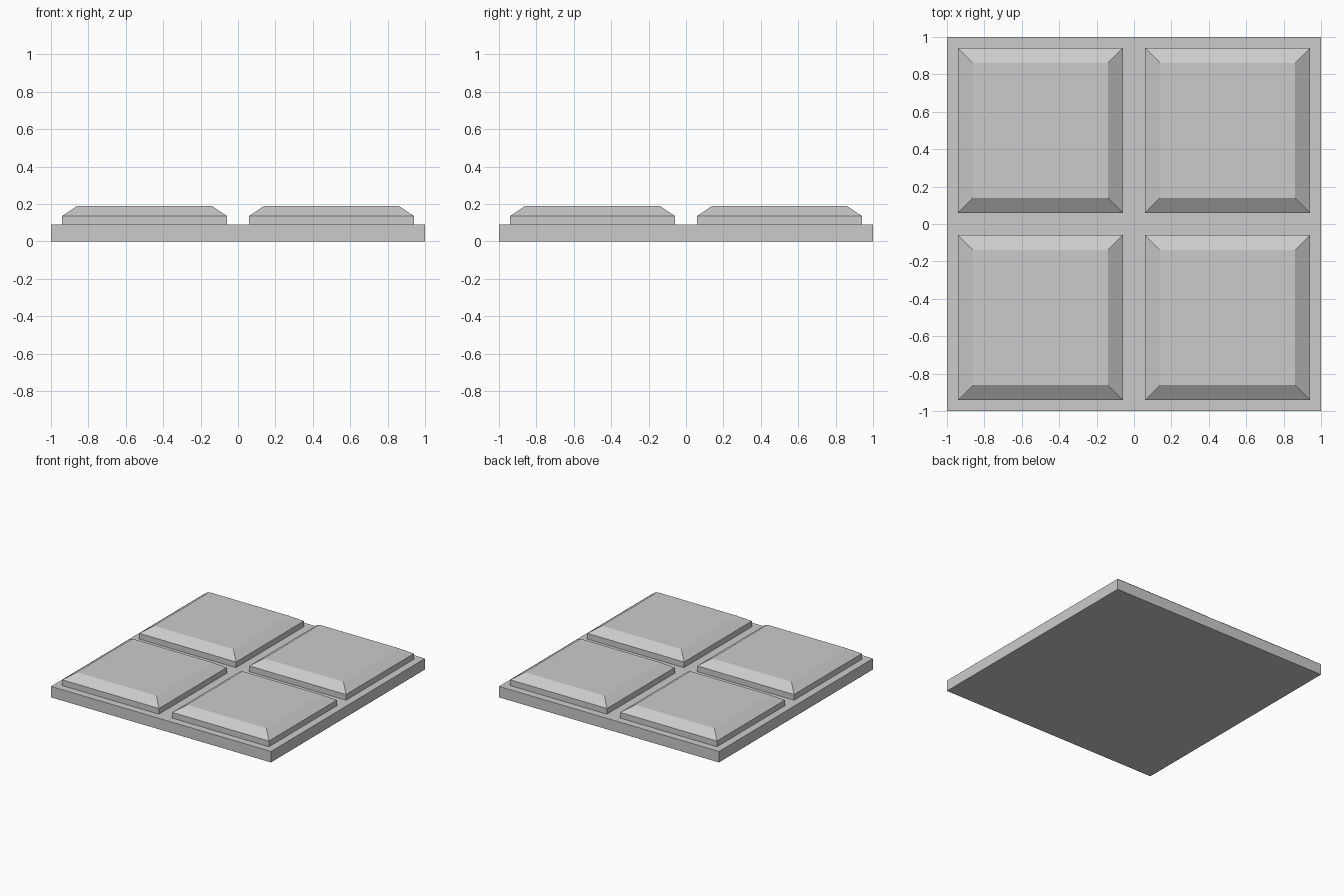
import bpy, bmesh

if "Cube" in bpy.data.objects:
    bpy.data.objects.remove(bpy.data.objects["Cube"])

BASE_TOP, SIDE_TOP, PAD_TOP = 0.09, 0.137, 0.19
HALF, INSET = 0.44, 0.08


def make_object(name, rings, location=(0, 0, 0)):
    """Closed solid from stacked square rings of (half width, z)."""
    bm = bmesh.new()
    loops = [[bm.verts.new((sx * h, sy * h, z))
              for sx, sy in ((-1, -1), (1, -1), (1, 1), (-1, 1))]
             for h, z in rings]
    bm.faces.new(loops[0][::-1])
    bm.faces.new(loops[-1])
    for low, high in zip(loops, loops[1:]):
        for i in range(4):
            j = (i + 1) % 4
            bm.faces.new((low[i], low[j], high[j], high[i]))
    mesh = bpy.data.meshes.new(name)
    bm.to_mesh(mesh)
    bm.free()
    obj = bpy.data.objects.new(name, mesh)
    obj.location = location
    bpy.context.collection.objects.link(obj)
    return obj


# Square base slab
make_object("base_slab", [(1, 0), (1, BASE_TOP)])

# Four raised tiles with chamfered top edges
for row, y in (("front", -0.5), ("back", 0.5)):
    for side, x in (("left", -0.5), ("right", 0.5)):
        make_object(f"tile_{row}_{side}",
                    [(HALF, BASE_TOP), (HALF, SIDE_TOP), (HALF - INSET, PAD_TOP)],
                    (x, y, 0))
